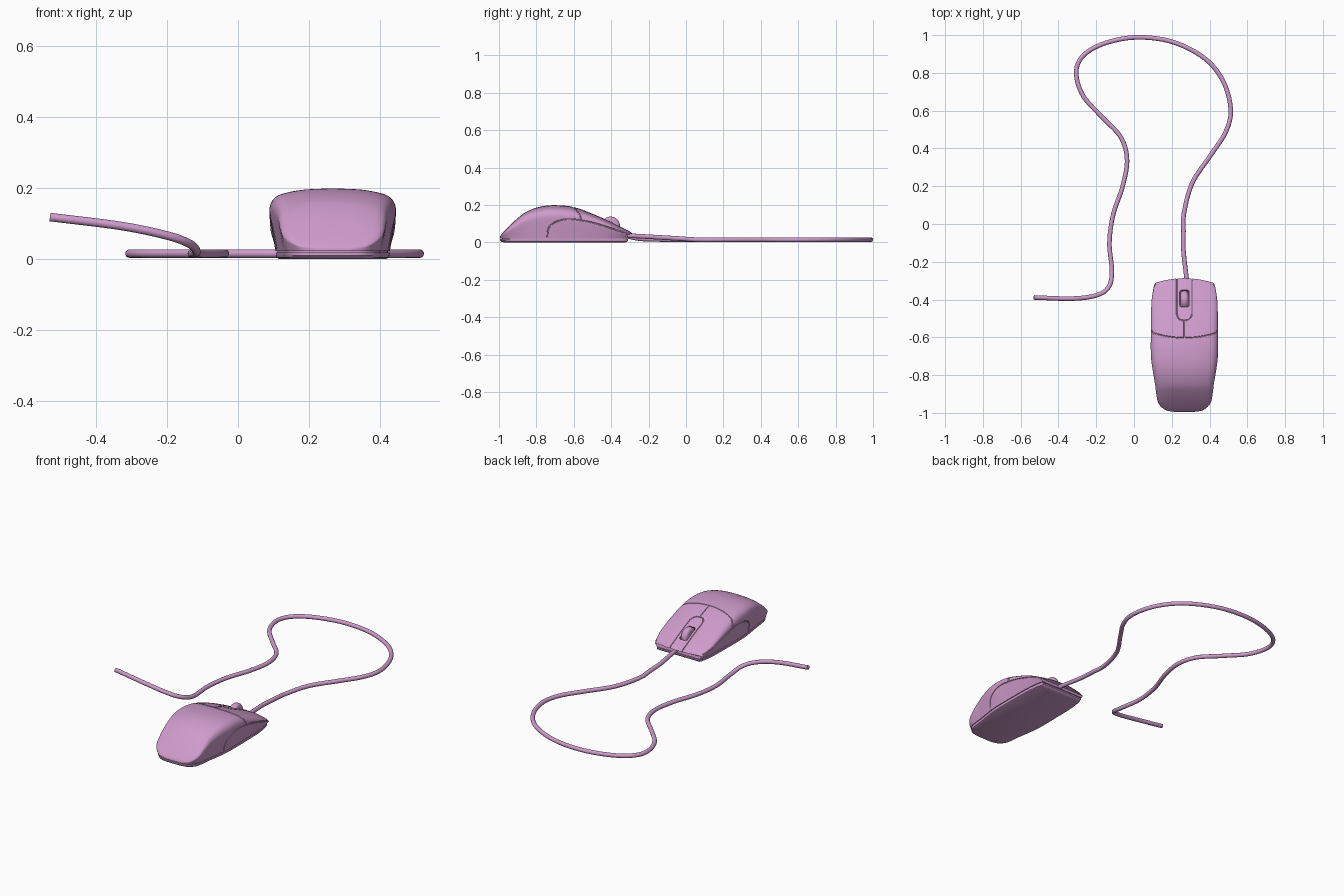
import bpy, bmesh, math
from mathutils import Vector
from mathutils.bvhtree import BVHTree

if "Cube" in bpy.data.objects:
    bpy.data.objects.remove(bpy.data.objects["Cube"])

CX = 0.267
mat = bpy.data.materials.new("pink_plastic")
mat.diffuse_color = (0.62, 0.33, 0.60, 1)
mat.use_nodes = True
mat.node_tree.nodes["Principled BSDF"].inputs["Base Color"].default_value = mat.diffuse_color


def spline(pts, n):
    """Catmull-Rom through points, n samples per span."""
    p = [Vector(q) for q in pts]
    p = [2 * p[0] - p[1]] + p + [2 * p[-1] - p[-2]]
    out = []
    for i in range(1, len(p) - 2):
        a, b, c, d = p[i - 1:i + 3]
        for k in range(n):
            t = k / n
            out.append(0.5 * (2 * b + (c - a) * t + (2 * a - 5 * b + 4 * c - d) * t * t
                              + (3 * b - a - 3 * c + d) * t ** 3))
    return out + [p[-2]]


def loft(name, rings):
    """Closed skin through equal-length rings, capped at both ends."""
    bm = bmesh.new()
    vs = [[bm.verts.new(c) for c in r] for r in rings]
    n = len(vs[0])
    for a, b in zip(vs, vs[1:]):
        for i in range(n):
            j = (i + 1) % n
            bm.faces.new((a[i], a[j], b[j], b[i]))
    bm.faces.new(vs[0][::-1])
    bm.faces.new(vs[-1])
    bmesh.ops.recalc_face_normals(bm, faces=bm.faces)
    me = bpy.data.meshes.new(name)
    bm.to_mesh(me)
    bm.free()
    return add(name, me)


def add(name, me):
    ob = bpy.data.objects.new(name, me)
    bpy.context.collection.objects.link(ob)
    me.materials.clear()
    me.materials.append(mat)
    return ob


def smooth(ob, angle=35):
    bpy.ops.object.select_all(action='DESELECT')
    ob.select_set(True)
    bpy.context.view_layer.objects.active = ob
    bpy.ops.object.shade_smooth_by_angle(angle=math.radians(angle))


def tube(name, pts, r, sides=10):
    """Round tube swept along a path."""
    rings = []
    side = None
    for i, p in enumerate(pts):
        t = (pts[min(i + 1, len(pts) - 1)] - pts[max(i - 1, 0)]).normalized()
        if side is None:
            side = t.orthogonal()
        side = (side - t * side.dot(t)).normalized()
        up = t.cross(side)
        rings.append([p + r * (side * math.cos(a) + up * math.sin(a))
                      for a in (2 * math.pi * k / sides for k in range(sides))])
    return loft(name, rings)


def carve(ob, cutter):
    m = ob.modifiers.new("cut", 'BOOLEAN')
    m.operation, m.solver, m.object = 'DIFFERENCE', 'EXACT', cutter
    dg = bpy.context.evaluated_depsgraph_get()
    me = bpy.data.meshes.new_from_object(ob.evaluated_get(dg))
    ob.modifiers.clear()
    ob.data = me
    bpy.data.objects.remove(cutter)


# Shell: cross-sections (y, half width, height) along the mouse
keys = [(-0.995, 0.05, 0.03), (-0.985, 0.10, 0.045), (-0.95, 0.137, 0.083), (-0.90, 0.149, 0.130),
        (-0.85, 0.155, 0.166), (-0.78, 0.167, 0.191), (-0.70, 0.177, 0.199), (-0.60, 0.178, 0.189),
        (-0.50, 0.177, 0.153), (-0.40, 0.174, 0.109), (-0.33, 0.166, 0.074), (-0.30, 0.160, 0.058),
        (-0.287, 0.154, 0.046)]
half = spline([(0.905, 0), (0.96, 0.33), (1, 0.62), (0.985, 0.75), (0.92, 0.85),
               (0.78, 0.92), (0.45, 0.98), (0, 1)], 4)
Z0 = 0.022


def bend(x, y, w):
    f = min(max((y + 0.50) / 0.2, 0), 1)
    return y - 0.025 * f * f * (x / w) ** 2


sections = spline([Vector(k) for k in keys], 5)
rings = []
for y, w, h in sections:
    prof = [(u * w, Z0 + v * (h - Z0)) for u, v in half]
    prof += [(-x, z) for x, z in reversed(prof[:-1])]
    rings.append([Vector((CX + x, bend(x, y, w), z)) for x, z in prof])
shell = loft("mouse_shell", rings)

# Base plate, set back by a thin seam under the shell
outline = [r[0] for r in rings] + [r[-1] for r in reversed(rings)]
mid = Vector((CX, -0.64, 0))
layers = [(0.94, 0), (0.98, 0.004), (0.995, 0.010), (0.995, 0.018), (0.965, 0.018), (0.965, 0.026)]
base = loft("base_plate", [[Vector((mid.x + (p.x - mid.x) * s, mid.y + (p.y - mid.y) * s, z))
                            for p in outline] for s, z in layers])
smooth(base)

# Panel grooves, projected on the shell
tree = BVHTree.FromObject(shell, bpy.context.evaluated_depsgraph_get())


def from_top(x, y):
    return tree.ray_cast(Vector((CX + x, y, 1)), Vector((0, 0, -1)))[0]


def from_side(s, y, z):
    return tree.ray_cast(Vector((CX + s, y, z)), Vector((-s, 0, 0)))[0]


paths = []
# button seam across the back and down both sides
top = [from_top(0.165 * k / 12, -0.603 + 0.026 * (k / 12) ** 2) for k in range(-12, 13)]
ends = {s: [from_side(s, -0.572, 0.155), from_side(s, -0.566, 0.14), from_side(s, -0.56, 0.122)] for s in (-1, 1)}
paths.append(ends[-1][::-1] + top + ends[1])
# wheel strip outline
strip = [(0.04, -0.30 - 0.018 * k) for k in range(11)]
strip += [(0.033, -0.497), (0.022, -0.508), (0.0, -0.511)]
strip += [(-x, y) for x, y in reversed(strip[:-1])]
strip = [(0.04, -0.289)] + strip + [(-0.04, -0.289)]
paths.append([from_top(x, y) for x, y in strip])
# line between the two buttons
paths.append([from_top(0, -0.511 - 0.0115 * k) for k in range(9)])
# side grips
grip = spline([Vector(q) for q in [(-0.742, 0.026), (-0.735, 0.075), (-0.71, 0.102), (-0.66, 0.122),
               (-0.60, 0.124), (-0.50, 0.106), (-0.40, 0.076), (-0.318, 0.047)]], 4)
for s in (-1, 1):
    paths.append([from_side(s, q.x, q.y) for q in grip])
for p in paths:
    p = [q for q in p if q is not None]
    carve(shell, tube("groove_cutter", p, 0.0038, 8))


# Scroll wheel in its slot
def wheel(name, r, w, bev):
    prof = [(-w, r - bev)] + [(-w + bev * (1 - math.cos(a)), r - bev + bev * math.sin(a))
                              for a in (math.pi / 8, math.pi / 4, math.pi * 3 / 8, math.pi / 2)]
    prof += [(-x, q) for x, q in reversed(prof)]
    return loft(name, [[Vector((CX + x, -0.403 + q * math.cos(a), 0.088 + q * math.sin(a)))
                        for a in (2 * math.pi * k / 40 for k in range(40))] for x, q in prof])


carve(shell, wheel("wheel_cutter", 0.054, 0.025, 0.012))
smooth(shell)
smooth(wheel("scroll_wheel", 0.05, 0.021, 0.017))

# Cable lying on the table, free end lifted
xy = [(0.262, -0.04), (0.265, 0.06), (0.31, 0.22), (0.41, 0.37), (0.487, 0.49), (0.512, 0.61),
      (0.47, 0.76), (0.37, 0.88), (0.20, 0.965), (0.01, 0.988), (-0.16, 0.955), (-0.27, 0.89),
      (-0.306, 0.80), (-0.27, 0.68), (-0.17, 0.567), (-0.07, 0.46), (-0.037, 0.34), (-0.06, 0.20),
      (-0.11, 0.05), (-0.13, -0.10)]
path = [(0.282, -0.32, 0.036), (0.275, -0.26, 0.034), (0.262, -0.14, 0.027)]
path += [(x, y, 0.021 if i == 0 else 0.015) for i, (x, y) in enumerate(xy)]
path += [(-0.117, -0.25, 0.020), (-0.135, -0.335, 0.042), (-0.20, -0.378, 0.066),
         (-0.33, -0.395, 0.093), (-0.53, -0.389, 0.118)]
smooth(tube("cable", spline(path, 8), 0.012, 16))
